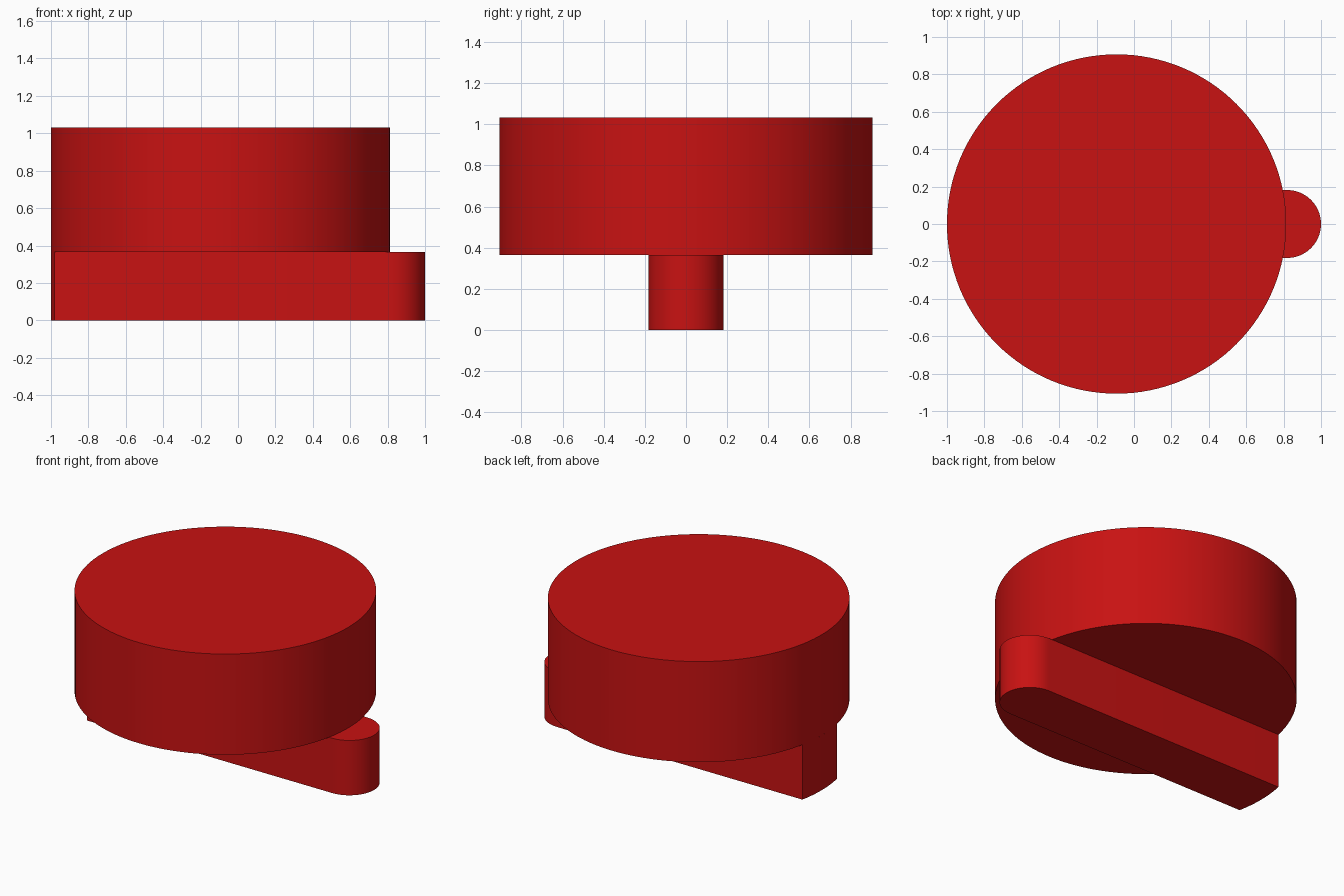
import bpy, bmesh
from math import sin, cos, asin, pi

if "Cube" in bpy.data.objects:
    bpy.data.objects.remove(bpy.data.objects["Cube"])

R = 0.907            # disc radius
CX = R - 1.0         # disc centre in x
W = 0.1814           # half width of the bar
BAR_H, TOP = 0.364, 1.032

red = bpy.data.materials.new("red")
red.diffuse_color = (0.58, 0.006, 0.006, 1)
red.use_nodes = True
red.node_tree.nodes["Principled BSDF"].inputs["Base Color"].default_value = red.diffuse_color


def arc(cx, r, a0, a1, n):
    return [(cx + r * cos(a0 + (a1 - a0) * i / n), r * sin(a0 + (a1 - a0) * i / n))
            for i in range(n + 1)]


def extrude(name, outline, z0, z1):
    bm = bmesh.new()
    face = bm.faces.new([bm.verts.new((x, y, z0)) for x, y in outline])
    top = bmesh.ops.extrude_face_region(bm, geom=[face], use_keep_orig=True)
    verts = [g for g in top["geom"] if isinstance(g, bmesh.types.BMVert)]
    bmesh.ops.translate(bm, verts=verts, vec=(0, 0, z1 - z0))
    bmesh.ops.recalc_face_normals(bm, faces=bm.faces)
    mesh = bpy.data.meshes.new(name)
    bm.to_mesh(mesh)
    bm.free()
    mesh.materials.append(red)
    obj = bpy.data.objects.new(name, mesh)
    bpy.context.collection.objects.link(obj)
    bpy.ops.object.select_all(action='DESELECT')
    obj.select_set(True)
    bpy.context.view_layer.objects.active = obj
    bpy.ops.object.shade_smooth_by_angle()
    return obj


# Round disc on top
extrude("disc", arc(CX, R, 0, 2 * pi, 128)[:-1], BAR_H, TOP)

# Bar underneath: round nose on the right, left end follows the disc rim
half = asin(W / R)
bar = arc(1 - W, W, -pi / 2, pi / 2, 32) + arc(CX, R, pi - half, pi + half, 12)
extrude("base_bar", bar, 0, BAR_H)
